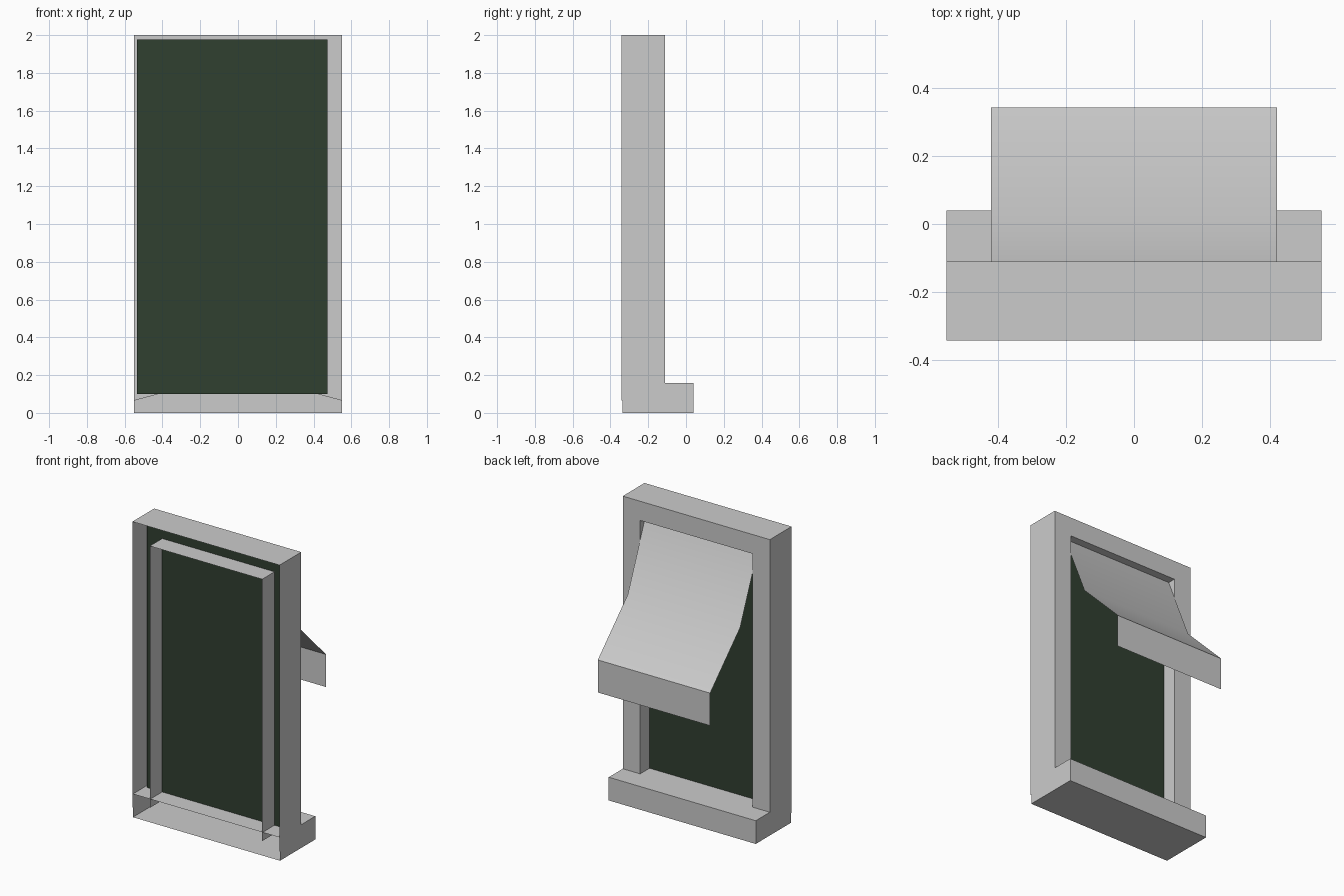
import bpy

if "Cube" in bpy.data.objects:
    bpy.data.objects.remove(bpy.data.objects["Cube"])


def sheet(name, rows, smooth=False):
    """Skin a list of equally long point rows with quads."""
    n = len(rows[0])
    verts = [p for row in rows for p in row]
    faces = [(r * n + i, r * n + i + 1, (r + 1) * n + i + 1, (r + 1) * n + i)
             for r in range(len(rows) - 1) for i in range(n - 1)]
    mesh = bpy.data.meshes.new(name)
    mesh.from_pydata(verts, [], faces)
    mesh.polygons.foreach_set("use_smooth", [smooth] * len(faces))
    obj = bpy.data.objects.new(name, mesh)
    bpy.context.collection.objects.link(obj)
    return obj


def arch(half, foot, top, y):
    """Upside-down U of points at depth y."""
    return [(-half, y, foot), (-half, y, top), (half, y, top), (half, y, foot)]


def across(half, profile):
    """Rows running across x for a (y, z) profile."""
    return [[(half, y, z), (-half, y, z)] for y, z in profile]


FRONT, BACK = -0.342, -0.11

# Hollow window frame: outer walls, back face and inner reveal, open at the front
sheet("window_frame", [arch(0.55, 0.065, 2.0, FRONT), arch(0.55, 0.065, 2.0, BACK),
                       arch(0.42, 0.10, 1.87, BACK), arch(0.42, 0.10, 1.87, FRONT)])

# Sill: box open at the front
y0, y1, h = -0.337, 0.04, 0.157
sill = sheet("sill", across(0.55, [(y0, h), (y1, h), (y1, 0), (y0, 0)]))
for name, x in (("sill_end_left", -0.55), ("sill_end_right", 0.55)):
    s = 1 if x > 0 else -1
    sheet(name, [[(x, y0, 0), (x, y1, 0)][::s], [(x, y0, h), (x, y1, h)][::s]])

# Dark pane set inside the frame
pane = sheet("pane", [[(-0.535, -0.21, 0.10), (0.473, -0.21, 0.10)],
                      [(-0.535, -0.21, 1.977), (0.473, -0.21, 1.977)]])
glass = bpy.data.materials.new("dark_green_glass")
glass.diffuse_color = (0.03, 0.05, 0.03, 1)
glass.use_nodes = True
glass.node_tree.nodes["Principled BSDF"].inputs["Base Color"].default_value = glass.diffuse_color
pane.data.materials.append(glass)

# Awning cloth and its hanging front flap
sheet("awning", across(0.42, [(-0.165, 1.87), (0.022, 1.42), (0.342, 1.10)]), smooth=True)
sheet("awning_flap", across(0.42, [(0.342, 1.10), (0.342, 0.88)]))
